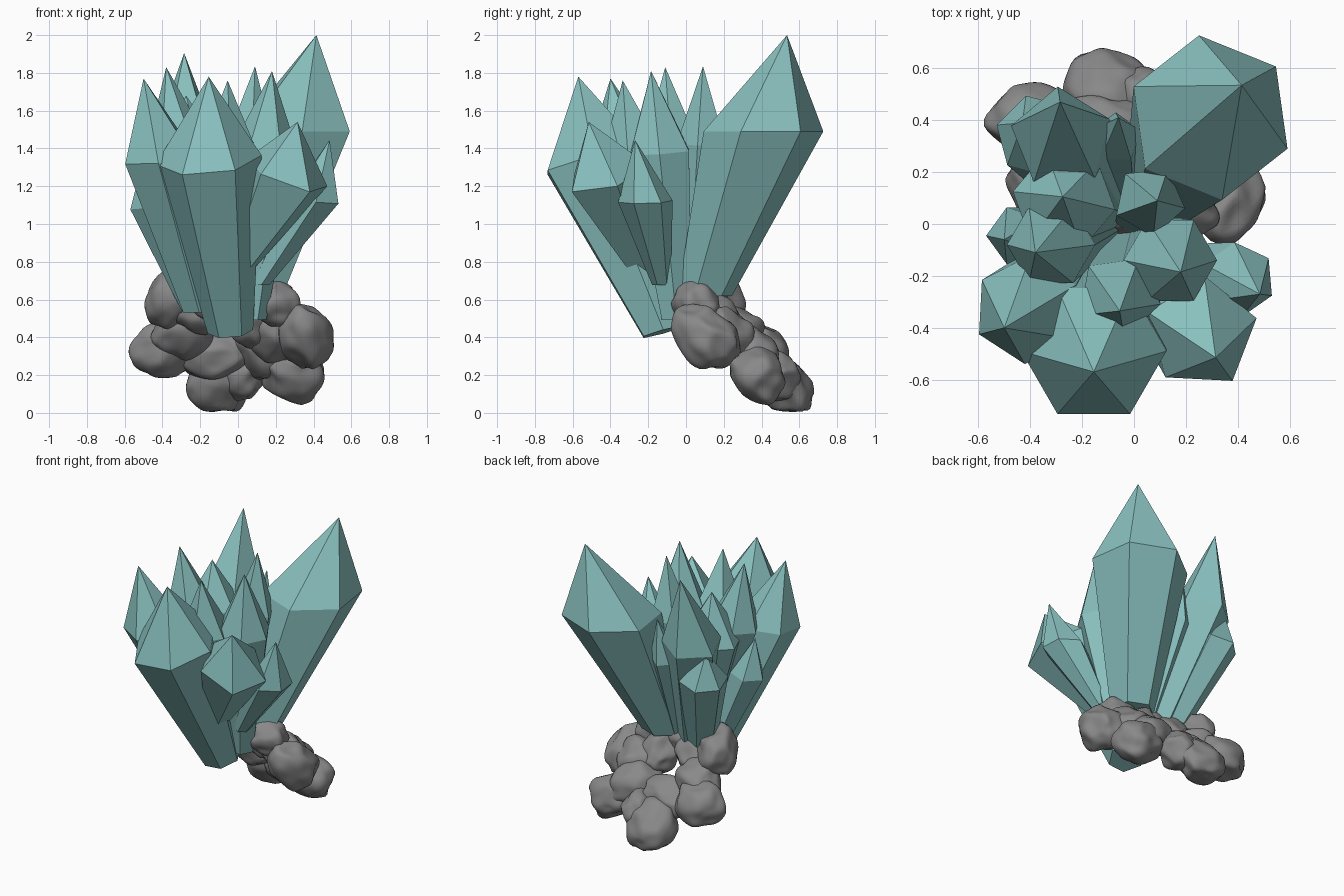
import bpy, bmesh, math, random
from mathutils import Vector, Matrix, noise

if "Cube" in bpy.data.objects:
    bpy.data.objects.remove(bpy.data.objects["Cube"])

random.seed(4)


def material(name, colour):
    m = bpy.data.materials.new(name)
    m.diffuse_color = colour
    m.use_nodes = True
    m.node_tree.nodes["Principled BSDF"].inputs["Base Color"].default_value = m.diffuse_color
    return m


teal = material("teal_crystal", (0.25, 0.53, 0.52, 1))
stone = material("dark_stone", (0.25, 0.25, 0.25, 1))


def finish(name, bm, mat):
    bmesh.ops.recalc_face_normals(bm, faces=bm.faces)
    me = bpy.data.meshes.new(name)
    bm.to_mesh(me)
    bm.free()
    me.materials.append(mat)
    ob = bpy.data.objects.new(name, me)
    bpy.context.collection.objects.link(ob)
    return ob


def crystal(name, base, r0, shoulder, r1, apex, sides=6, phase=0, lean=0.7):
    """Faceted point: narrow base ring, wide shoulder ring, single tip."""
    base, shoulder, apex = Vector(base), Vector(shoulder), Vector(apex)
    axis = Vector((0, 0, 1)).lerp((shoulder - base).normalized(), lean).normalized()
    bm = bmesh.new()
    rings = []
    for centre, r in ((base, r0), (shoulder, r1)):
        ring = []
        for i in range(sides):
            a = math.radians(phase) + math.tau * i / sides
            x, y = r * math.cos(a), r * math.sin(a)
            z = -(axis.x * x + axis.y * y) / axis.z
            ring.append(bm.verts.new(centre + Vector((x, y, z))))
        rings.append(ring)
    tip = bm.verts.new(apex)
    bm.faces.new(rings[0])
    for i in range(sides):
        j = (i + 1) % sides
        bm.faces.new((rings[0][i], rings[0][j], rings[1][j], rings[1][i]))
        bm.faces.new((rings[1][i], rings[1][j], tip))
    finish(name, bm, teal)


# Large crystals around the rim
crystal("crystal_large_back_right", (0.10, 0.10, 0.62), 0.145, (0.295, 0.41, 1.49), 0.32, (0.415, 0.535, 2.0), 6, 38, 0)
crystal("crystal_front", (-0.04, -0.12, 0.43), 0.12, (-0.155, -0.49, 1.34), 0.28, (-0.155, -0.57, 1.78), 6, 0)
crystal("crystal_left", (-0.20, -0.08, 0.54), 0.10, (-0.41, -0.33, 1.34), 0.21, (-0.50, -0.40, 1.77), 6, 27, 0.3)
crystal("crystal_back_left", (-0.12, 0.08, 0.62), 0.12, (-0.28, 0.33, 1.40), 0.20, (-0.285, 0.47, 1.905), 5, 22, 0.4)
crystal("crystal_front_right", (-0.01, -0.22, 0.75), 0.07, (0.26, -0.42, 1.26), 0.22, (0.315, -0.515, 1.54), 5, 15, 0.7)

# Slimmer crystals filling the middle
crystal("crystal_inner_front", (-0.02, -0.08, 0.5), 0.08, (-0.06, -0.28, 1.38), 0.165, (-0.055, -0.335, 1.76), 5, 62)
crystal("crystal_inner_right", (0.06, -0.05, 0.5), 0.09, (0.14, -0.14, 1.38), 0.18, (0.18, -0.185, 1.81), 6, 0)
crystal("crystal_inner_back", (0.0, 0.03, 0.55), 0.08, (0.06, 0.09, 1.42), 0.14, (0.09, 0.09, 1.835), 5, 60)
crystal("crystal_inner_left", (-0.14, -0.02, 0.55), 0.09, (-0.32, -0.08, 1.40), 0.17, (-0.38, -0.11, 1.83), 6, 0)
crystal("crystal_inner_back_left", (-0.12, 0.04, 0.55), 0.09, (-0.27, 0.09, 1.36), 0.20, (-0.275, 0.105, 1.68), 6, 50)

# Small crystals on the outside
crystal("crystal_small_right", (0.12, -0.13, 0.68), 0.05, (0.40, -0.215, 1.12), 0.145, (0.485, -0.27, 1.445), 6, 35, 0.15)
crystal("crystal_small_left", (-0.24, 0.0, 0.55), 0.06, (-0.455, -0.045, 1.09), 0.115, (-0.50, -0.06, 1.35), 5, 180, 0.3)
crystal("crystal_small_back_left", (-0.21, 0.12, 0.63), 0.10, (-0.375, 0.34, 1.18), 0.16, (-0.43, 0.39, 1.40), 6, 165, 0.4)
crystal("crystal_small_back", (-0.03, 0.10, 0.62), 0.06, (-0.07, 0.33, 1.25), 0.10, (-0.06, 0.41, 1.55), 5, 90)


def rock(name, centre, size, turn=0):
    """Worn boulder: sphere with softly planed-off sides and bumps, lying in the tilted bed."""
    bm = bmesh.new()
    bmesh.ops.create_icosphere(bm, subdivisions=4, radius=1)
    cuts = [Vector((random.gauss(0, 1), random.gauss(0, 1), random.gauss(0, 1))).normalized()
            for _ in range(12)]
    for v in bm.verts:
        n = v.co.copy()
        for d in cuts:
            over = v.co.dot(d) - 0.82
            if over > 0:
                v.co -= d * over * 0.75
        v.co *= 1 + 0.13 * noise.noise(n * 1.8 + Vector(centre) * 20)
    tilt = Matrix.Rotation(math.radians(-42), 4, 'X') @ Matrix.Rotation(math.radians(turn), 4, 'Z')
    bmesh.ops.transform(bm, matrix=Matrix.Translation(centre) @ tilt @ Matrix.Diagonal((*size, 1)),
                        verts=bm.verts)
    for f in bm.faces:
        f.smooth = True
    finish(name, bm, stone)


# Ring of rocks with a small open middle, sloping down to the back
rocks = [
    ((-0.10, 0.51, 0.155), (0.18, 0.20, 0.14), 0),
    ((0.03, 0.47, 0.20), (0.13, 0.14, 0.13), 20),
    ((0.29, 0.38, 0.20), (0.18, 0.16, 0.14), 40),
    ((0.36, 0.11, 0.40), (0.14, 0.21, 0.16), -10),
    ((0.19, 0.05, 0.58), (0.15, 0.13, 0.12), 20),
    ((-0.39, 0.39, 0.33), (0.18, 0.17, 0.14), -30),
    ((-0.30, 0.29, 0.42), (0.16, 0.18, 0.13), 30),
    ((-0.36, 0.16, 0.60), (0.13, 0.18, 0.14), 15),
    ((-0.20, 0.14, 0.55), (0.16, 0.15, 0.11), 0),
    ((-0.06, 0.07, 0.58), (0.19, 0.14, 0.11), 0),
    ((0.08, 0.18, 0.48), (0.13, 0.15, 0.12), 0),
    ((0.15, 0.35, 0.31), (0.19, 0.15, 0.13), 60),
    ((0.20, 0.21, 0.42), (0.16, 0.17, 0.14), 0),
    ((-0.12, 0.38, 0.30), (0.20, 0.14, 0.12), 0),
]
for i, (c, s, t) in enumerate(rocks):
    rock(f"rock_{i + 1}", c, s, t)
